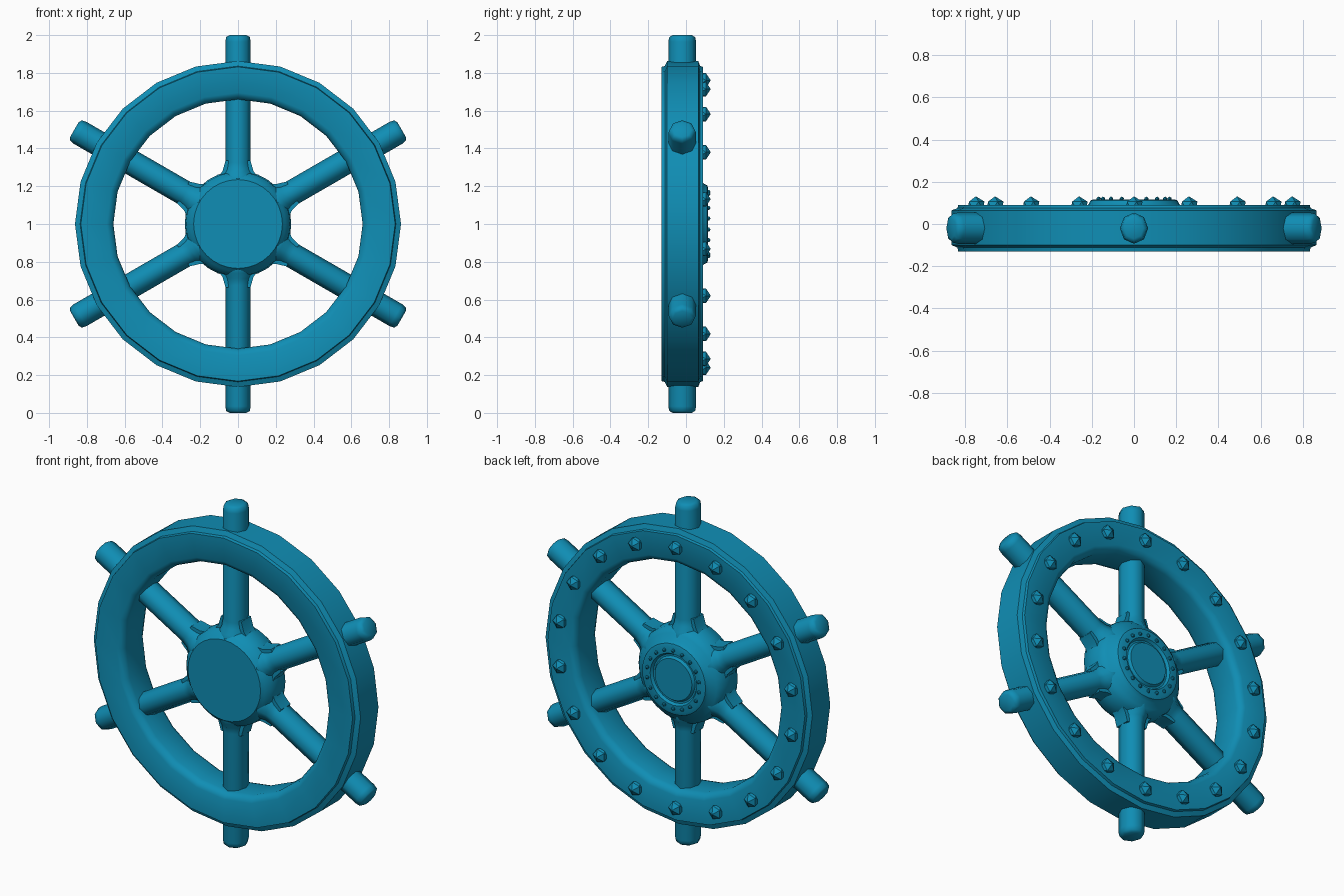
import bpy, bmesh, math
from mathutils import Matrix, Vector

if "Cube" in bpy.data.objects:
    bpy.data.objects.remove(bpy.data.objects["Cube"])

blue = bpy.data.materials.new("blue_paint")
blue.diffuse_color = (0.005, 0.27, 0.46, 1)
blue.use_nodes = True
blue.node_tree.nodes["Principled BSDF"].inputs["Base Color"].default_value = blue.diffuse_color

CENTRE = Matrix.Translation((0, 0, 1))
FACING = CENTRE @ Matrix.Rotation(math.radians(-90), 4, 'X')  # local z -> +y


def finish(name, bm, smooth):
    bmesh.ops.recalc_face_normals(bm, faces=bm.faces)
    mesh = bpy.data.meshes.new(name)
    bm.to_mesh(mesh)
    bm.free()
    ob = bpy.data.objects.new(name, mesh)
    bpy.context.collection.objects.link(ob)
    mesh.materials.append(blue)
    if smooth:
        bpy.ops.object.select_all(action='DESELECT')
        ob.select_set(True)
        bpy.context.view_layer.objects.active = ob
        bpy.ops.object.shade_smooth_by_angle(angle=math.radians(smooth))
    return ob


def lathe(bm, profile, sides, matrix, closed=False):
    """Turn (radius, height) points around local z."""
    rings = []
    for r, h in profile:
        rings.append([bm.verts.new(matrix @ Vector((
            r * math.cos(math.tau * i / sides), r * math.sin(math.tau * i / sides), h)))
            for i in range(sides)])
    pairs = list(zip(rings, rings[1:]))
    if closed:
        pairs.append((rings[-1], rings[0]))
    else:
        bm.faces.new(rings[0])
        bm.faces.new(rings[-1])
    for a, b in pairs:
        for i in range(sides):
            j = (i + 1) % sides
            bm.faces.new((a[i], a[j], b[j], b[i]))


def studs(name, count, ring, radius, y):
    bm = bmesh.new()
    for i in range(count):
        a = math.tau * i / count
        pos = Matrix.Translation((ring * math.sin(a), ring * math.cos(a), y))
        bmesh.ops.create_icosphere(bm, subdivisions=1, radius=radius, matrix=FACING @ pos)
    finish(name, bm, 0)


# Rim: 24-sided ring with softened corners
bm = bmesh.new()
lathe(bm, [(0.66, -0.09), (0.67, -0.115), (0.695, -0.13), (0.832, -0.13), (0.836, -0.112),
           (0.863, -0.10), (0.863, 0.065), (0.836, 0.075), (0.832, 0.09),
           (0.695, 0.09), (0.67, 0.075), (0.66, 0.05)], 24, FACING, closed=True)
finish("rim", bm, 50)

# Hub: flat disc in front, stepped boss with a groove at the back
bm = bmesh.new()
lathe(bm, [(0.235, -0.127), (0.25, -0.11), (0.275, -0.085), (0.282, -0.02), (0.275, 0.045),
           (0.25, 0.075), (0.215, 0.092), (0.205, 0.112), (0.19, 0.117), (0.15, 0.117),
           (0.14, 0.102), (0.13, 0.102), (0.12, 0.117)], 32, FACING)
finish("hub", bm, 40)

# Six spokes, flared at the hub and running through the rim as handles
for k in range(6):
    bm = bmesh.new()
    m = (Matrix.Translation((0, -0.02, 1)) @ Matrix.Rotation(math.radians(60 * k), 4, 'Y')
         @ Matrix.Diagonal((1, 1.1, 1, 1)))
    lathe(bm, [(0.095, 0.15), (0.095, 0.235), (0.088, 0.26), (0.073, 0.29), (0.067, 0.325),
               (0.067, 0.965), (0.062, 0.99), (0.045, 1.0)], 8, m)
    # Side webs that round the corner between spoke and hub
    for s in (-1, 1):
        pts = [(0.04, 0.22), (0.15, 0.22), (0.108, 0.245), (0.082, 0.28), (0.066, 0.335), (0.04, 0.335)]
        lo = [bm.verts.new(m @ Vector((s * x, -0.04, z))) for x, z in pts]
        hi = [bm.verts.new(m @ Vector((s * x, 0.04, z))) for x, z in pts]
        bm.faces.new(lo)
        bm.faces.new(hi)
        for i in range(len(pts)):
            j = (i + 1) % len(pts)
            bm.faces.new((lo[i], lo[j], hi[j], hi[i]))
    finish(f"spoke_{k + 1}", bm, 50)

# Studs on the back of the rim and hub
studs("rim_studs", 18, 0.76, 0.045, 0.086)
studs("hub_studs", 18, 0.17, 0.012, 0.118)
